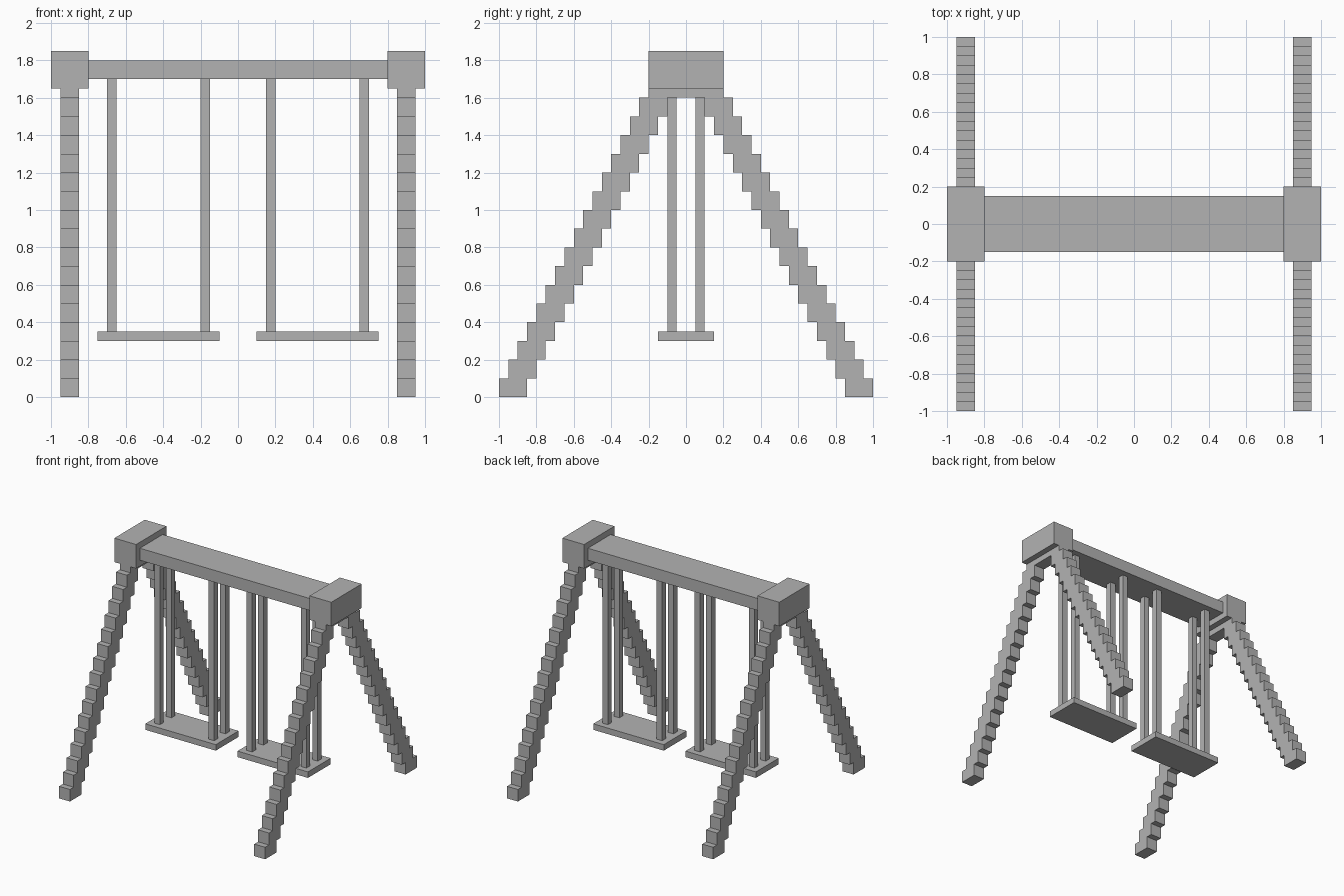
import bpy
import bmesh

cube = bpy.data.objects.get("Cube")
if cube:
    bpy.data.objects.remove(cube, do_unlink=True)

grey = bpy.data.materials.new("plain grey")
grey.use_nodes = True
colour = (0.45, 0.45, 0.45, 1)
grey.diffuse_color = colour
grey.node_tree.nodes["Principled BSDF"].inputs["Base Color"].default_value = colour


def add_object(name, bm):
    bmesh.ops.recalc_face_normals(bm, faces=bm.faces)
    mesh = bpy.data.meshes.new(name)
    bm.to_mesh(mesh)
    bm.free()
    mesh.materials.append(grey)
    obj = bpy.data.objects.new(name, mesh)
    bpy.context.collection.objects.link(obj)
    return obj


def box(name, x, y, z):
    """Box spanning the (low, high) range on each axis."""
    bm = bmesh.new()
    bmesh.ops.create_cube(bm, size=1)
    for v in bm.verts:
        v.co = [r[0] if c < 0 else r[1] for c, r in zip(v.co, (x, y, z))]
    return add_object(name, bm)


def stepped_leg(name, x, side):
    """Staircase profile in the y-z plane, extruded across the leg width."""
    step, rise, depth, layers = 0.05, 0.1, 0.15, 16
    outer, inner = [], []
    for i in range(layers):
        y = 1 - step * i
        for z in (rise * i, rise * (i + 1)):
            outer.append((y, z))
            inner.append((y - depth, z))
    bm = bmesh.new()
    verts = [bm.verts.new((x[0], side * y, z)) for y, z in outer + inner[::-1]]
    face = bm.faces.new(verts)
    result = bmesh.ops.extrude_face_region(bm, geom=[face], use_keep_orig=True)
    for v in result["geom"]:
        if isinstance(v, bmesh.types.BMVert):
            v.co.x = x[1]
    return add_object(name, bm)


# Crossbeam
box("crossbeam", (-0.8, 0.8), (-0.15, 0.15), (1.7, 1.8))

for side, sx in (("left", 1), ("right", -1)):
    def span(a, b):
        return tuple(sorted((sx * a, sx * b)))

    # End frame: cap block, neck plate and two splayed stepped legs
    box(side + "_cap", span(0.8, 1), (-0.2, 0.2), (1.65, 1.85))
    box(side + "_neck", span(0.85, 0.95), (-0.2, 0.2), (1.6, 1.65))
    for end, sy in (("front", -1), ("back", 1)):
        stepped_leg(f"{side}_{end}_leg", span(0.85, 0.95), sy)

    # Swing: seat hung from four square ropes
    box(side + "_seat", span(0.1, 0.75), (-0.15, 0.15), (0.3, 0.35))
    for place, rx in (("inner", 0.15), ("outer", 0.65)):
        for end, ry in (("front", -0.1), ("back", 0.05)):
            box(f"{side}_{place}_{end}_rope", span(rx, rx + 0.05),
                (ry, ry + 0.05), (0.35, 1.7))
